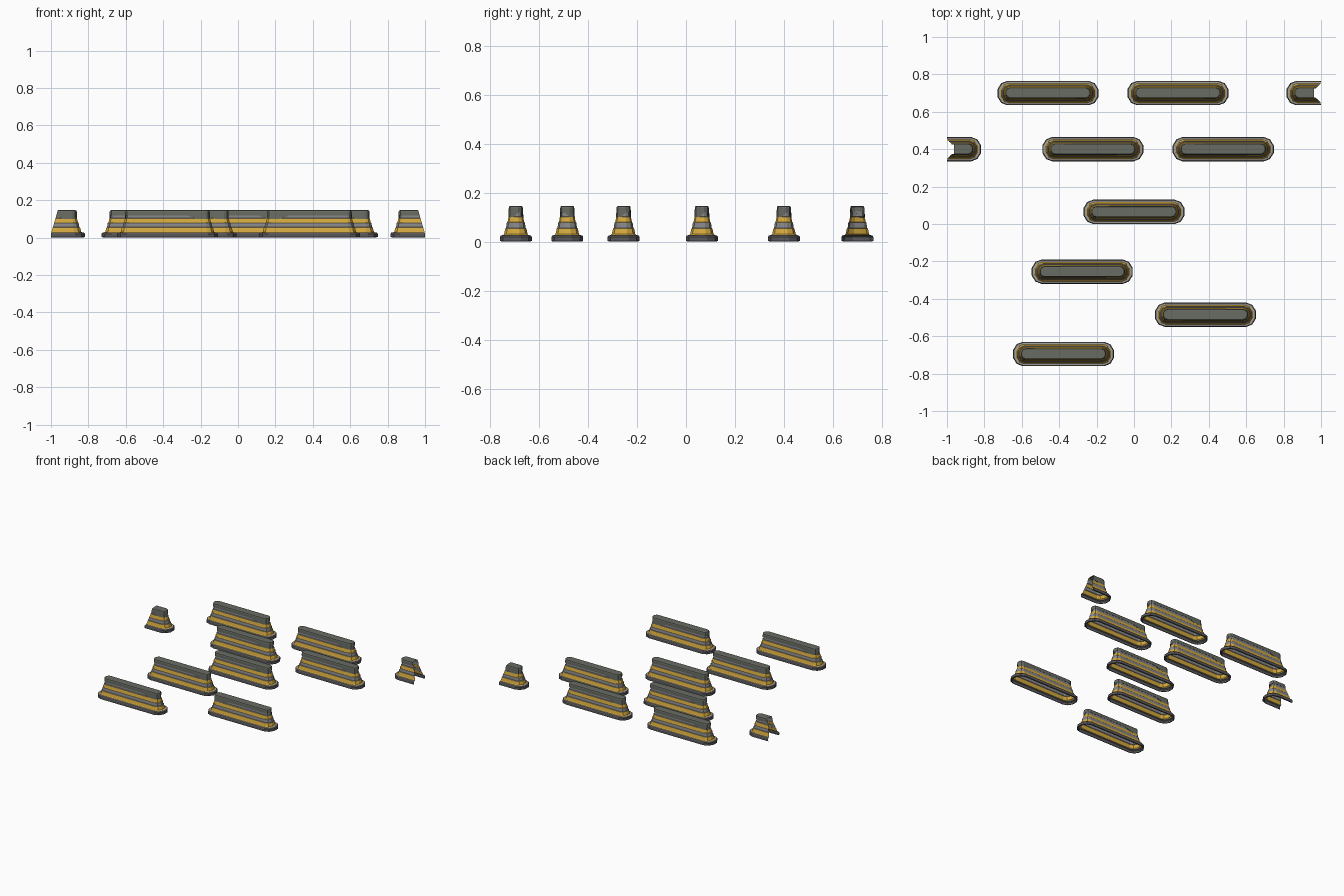
import bpy, bmesh, math
from mathutils import Vector

if "Cube" in bpy.data.objects:
    bpy.data.objects.remove(bpy.data.objects["Cube"])


def material(name, rgb):
    m = bpy.data.materials.new(name)
    m.diffuse_color = (*rgb, 1)
    m.use_nodes = True
    m.node_tree.nodes["Principled BSDF"].inputs["Base Color"].default_value = m.diffuse_color
    return m


DARK, ORANGE, GREY, CAP, RIM = range(5)
mats = [material("dark_base", (0.10, 0.10, 0.11)),
        material("orange_paint", (0.66, 0.40, 0.05)),
        material("grey_stripe", (0.24, 0.24, 0.25)),
        material("cap_grey", (0.14, 0.15, 0.125)),
        material("base_rim", (0.36, 0.35, 0.33))]

# half width, height, material of the strip leading up to this level
BODY = [(0.058, 0.001, DARK), (0.065, 0.003, DARK), (0.065, 0.020, DARK),
        (0.061, 0.026, DARK), (0.052, 0.027, RIM), (0.048, 0.031, ORANGE),
        (0.043, 0.054, ORANGE), (0.040, 0.056, GREY), (0.037, 0.078, GREY),
        (0.034, 0.081, ORANGE), (0.030, 0.101, ORANGE), (0.026, 0.104, GREY),
        (0.025, 0.123, GREY)]
CAPS = [(0.025, 0.121, CAP), (0.029, 0.119, CAP), (0.029, 0.137, CAP),
        (0.027, 0.144, CAP), (0.022, 0.147, CAP)]


def outline(w):
    """Long rounded outline; extra points on the sides carry the cap's wave."""
    hl = 0.273 - (0.065 - w) * 1.26
    ax = w * 0.85
    s = hl - ax
    half = [(s + ax * math.cos(a), w * math.sin(a))
            for a in (math.radians(d) for d in (-90, -54, -18, 18, 54, 90))]
    half += [(0.155, w), (0.105, w), (-0.105, w), (-0.155, w)]
    return half[:6] + half[6:] + [(-x, -y) for x, y in half[:6]] + [(-x, -y) for x, y in half[6:]]


def drop(x, y, flip):
    """The cap's lower edge dips at one end of each side."""
    t = x * (-1 if y < 0 else 1) * flip
    return 0.019 * min(max((-t - 0.105) / 0.05, 0), 1)


def loft(name, levels, loc, flip=0, cut=0):
    bm = bmesh.new()
    prev = None
    for i, (w, z, mi) in enumerate(levels):
        ring = []
        for x, y in outline(w):
            d = drop(x, y, flip) if flip and i < 2 else 0
            k = 1.0 + (0.06 if d and i == 1 else 0)
            ring.append(bm.verts.new((x + loc[0], y * k + loc[1], z - d)))
        if prev:
            n = len(ring)
            for j in range(n):
                f = bm.faces.new((prev[j], prev[(j + 1) % n], ring[(j + 1) % n], ring[j]))
                f.material_index = mi
        prev = ring
    if flip:
        bm.faces.new(prev).material_index = CAP
    if cut:  # leave the hollow end piece with a leaning open edge
        bmesh.ops.bisect_plane(bm, geom=bm.verts[:] + bm.edges[:] + bm.faces[:],
                               plane_co=(cut, 0, 0.02),
                               plane_no=Vector((cut * 0.127, 0, 0.037)),
                               clear_outer=True)
        for v in bm.verts:  # base ends flush with the edge of the set
            if abs(v.co.x) > 1:
                v.co.x = cut
    me = bpy.data.meshes.new(name)
    bm.to_mesh(me)
    bm.free()
    for m in mats:
        me.materials.append(m)
    ob = bpy.data.objects.new(name, me)
    bpy.context.collection.objects.link(ob)


# centre x, centre y, wave direction, side where the barrier is cut off
BARRIERS = [(-0.46, 0.70, 1, 0), (0.235, 0.70, 1, 0), (1.085, 0.70, 1, 1),
            (-1.088, 0.40, 1, -1), (-0.22, 0.40, 1, 0), (0.477, 0.40, 1, 0),
            (0.0, 0.065, 1, 0), (-0.277, -0.255, 1, 0),
            (0.382, -0.485, -1, 0), (-0.377, -0.695, 1, 0)]

for i, (x, y, flip, cut) in enumerate(BARRIERS):
    loft(f"barrier_body_{i + 1}", BODY, (x, y), 0, cut)
    loft(f"barrier_cap_{i + 1}", CAPS, (x, y), flip, cut)
